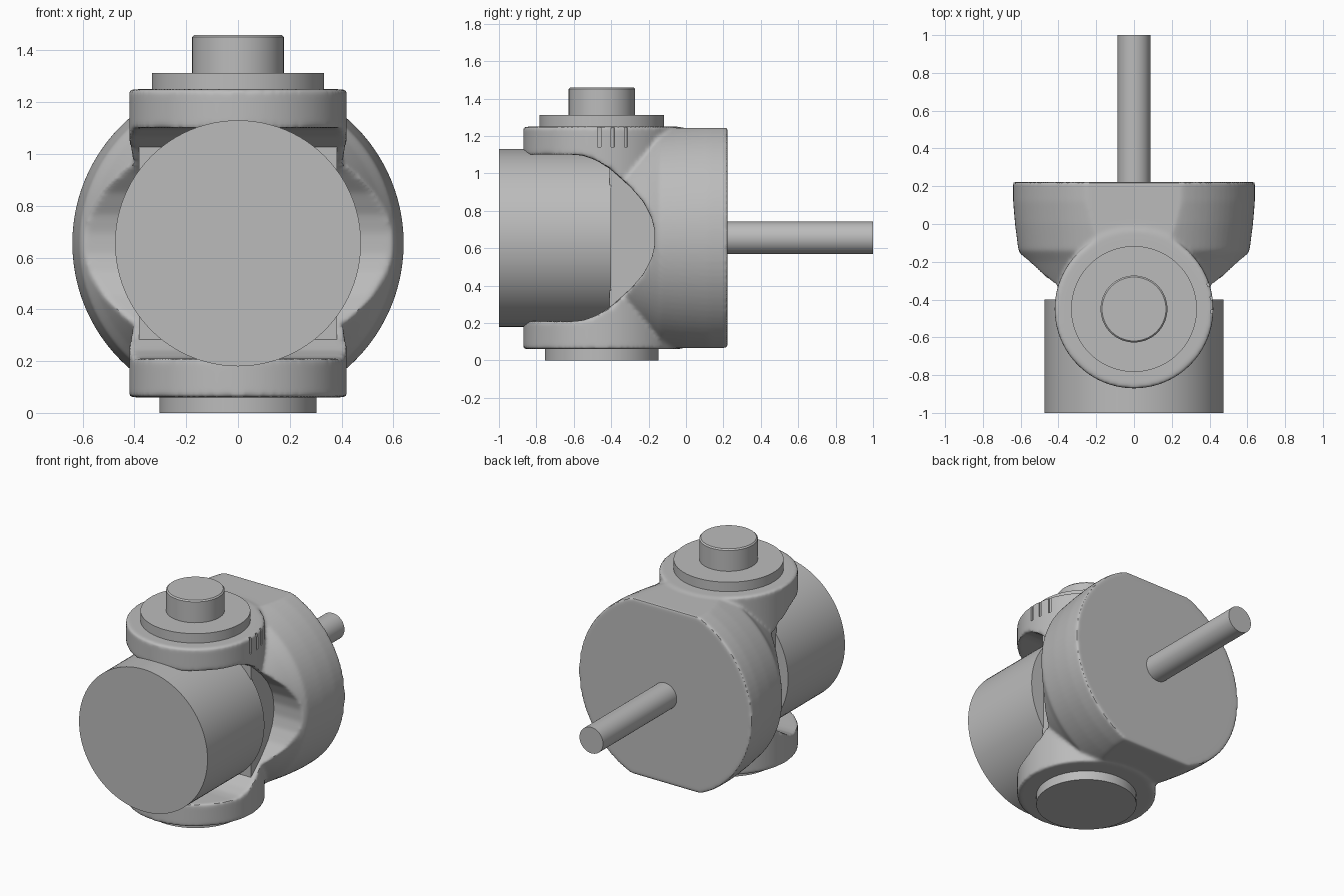
import bpy, bmesh, math
from mathutils import Matrix, Vector

cube = bpy.data.objects.get("Cube")
if cube:
    bpy.data.objects.remove(cube)

MID = 0.655      # height of the main axis
PIVOT = -0.45    # y of the vertical pivot axis

grey = bpy.data.materials.new("machined_grey")
grey.use_nodes = True
grey.diffuse_color = (0.5, 0.5, 0.5, 1)
grey.node_tree.nodes["Principled BSDF"].inputs["Base Color"].default_value = (0.5, 0.5, 0.5, 1)


def make(name, bm):
    bmesh.ops.recalc_face_normals(bm, faces=bm.faces)
    mesh = bpy.data.meshes.new(name)
    bm.to_mesh(mesh)
    bm.free()
    mesh.materials.append(grey)
    ob = bpy.data.objects.new(name, mesh)
    bpy.context.collection.objects.link(ob)
    return ob


def select(ob):
    bpy.ops.object.select_all(action='DESELECT')
    ob.select_set(True)
    bpy.context.view_layer.objects.active = ob


def smooth(ob, angle=35):
    select(ob)
    bpy.ops.object.shade_smooth_by_angle(angle=math.radians(angle))


def lathe(name, profile, axis, origin, sides=96):
    """Closed turned solid from (radius, distance along axis) pairs."""
    bm = bmesh.new()
    turn = Vector((0, 0, 1)).rotation_difference(Vector(axis)).to_matrix()
    rings = []
    for r, h in profile:
        ring = []
        for i in range(sides):
            a = math.tau * i / sides
            p = turn @ Vector((r * math.cos(a), r * math.sin(a), h))
            ring.append(bm.verts.new(p + Vector(origin)))
        rings.append(ring)
    for lo, hi in zip(rings, rings[1:]):
        for i in range(sides):
            j = (i + 1) % sides
            bm.faces.new((lo[i], lo[j], hi[j], hi[i]))
    bm.faces.new(rings[0])
    bm.faces.new(rings[-1])
    return make(name, bm)


def box(name, centre, size, spin=0):
    bm = bmesh.new()
    m = (Matrix.Translation(centre) @ Matrix.Rotation(spin, 4, 'Z')
         @ Matrix.Diagonal((*size, 1)))
    bmesh.ops.create_cube(bm, size=1, matrix=m)
    return make(name, bm)


def combine(ob, tool, operation):
    select(ob)
    mod = ob.modifiers.new("cut", 'BOOLEAN')
    mod.operation, mod.object, mod.solver = operation, tool, 'EXACT'
    bpy.ops.object.modifier_apply(modifier=mod.name)
    bpy.data.objects.remove(tool)


# Yoke: round back body with flat top and bottom
yoke = lathe("yoke", [(0.42, -0.45), (0.48, -0.39), (0.51, -0.33), (0.54, -0.27),
                      (0.575, -0.2), (0.612, -0.14), (0.63, 0), (0.64, 0.12),
                      (0.64, 0.222)], (0, 1, 0), (0, 0, MID))
combine(yoke, box("flats", (0, 0, MID), (2, 2, 1.176)), 'INTERSECT')

# Pivot eyes joined to the body
eye = lathe("eye", [(0.42, 0.06), (0.42, 1.25)], (0, 0, 1), (0, PIVOT, 0))
combine(yoke, eye, 'UNION')

# Curved opening through the sides
half = [(-1.2, 0.445), (-0.6, 0.445), (-0.55, 0.44), (-0.48, 0.415), (-0.4, 0.365),
        (-0.3, 0.275), (-0.23, 0.195), (-0.185, 0.11), (-0.168, 0.04)]
outline = half + [(y, -z) for y, z in reversed(half)]
bm = bmesh.new()
face = bm.faces.new([bm.verts.new((-1, y, MID + z)) for y, z in outline])
ext = bmesh.ops.extrude_face_region(bm, geom=[face])
bmesh.ops.translate(bm, vec=(2, 0, 0),
                    verts=[v for v in ext["geom"] if isinstance(v, bmesh.types.BMVert)])
combine(yoke, make("opening", bm), 'DIFFERENCE')

# Soft cast edges and fillets
select(yoke)
remesh = yoke.modifiers.new("remesh", 'REMESH')
remesh.mode, remesh.voxel_size = 'VOXEL', 0.011
soften = yoke.modifiers.new("soften", 'SMOOTH')
soften.factor, soften.iterations = 0.5, 8
for mod in ("remesh", "soften"):
    bpy.ops.object.modifier_apply(modifier=mod)

# Grip grooves on the upper eye
for deg in (-2, 8, 18):
    a = math.radians(deg)
    groove = box("groove", (0.42 * math.cos(a), PIVOT + 0.42 * math.sin(a), 1.2),
                 (0.024, 0.018, 0.12), a)
    combine(yoke, groove, 'DIFFERENCE')
if not yoke.data.materials:
    yoke.data.materials.append(grey)
smooth(yoke, 40)

# Turned parts
axle = (0, PIVOT, 0)
centre = (0, 0, MID)
parts = [
    lathe("motor_barrel", [(0.475, -1), (0.475, -0.4)], (0, 1, 0), centre),
    lathe("rear_shaft", [(0.087, 0.1), (0.087, 1)], (0, 1, 0), centre, 48),
    lathe("top_flange", [(0.333, 1.2), (0.333, 1.313)], (0, 0, 1), axle),
    lathe("top_knob", [(0.177, 1.25), (0.177, 1.452), (0.169, 1.46)], (0, 0, 1), axle, 64),
    lathe("bottom_flange", [(0.304, 0), (0.304, 0.12)], (0, 0, 1), axle),
]
for part in parts:
    smooth(part)

# Square block between barrel and yoke
box("motor_block", (0, -0.2, MID), (0.764, 0.42, 0.764))
